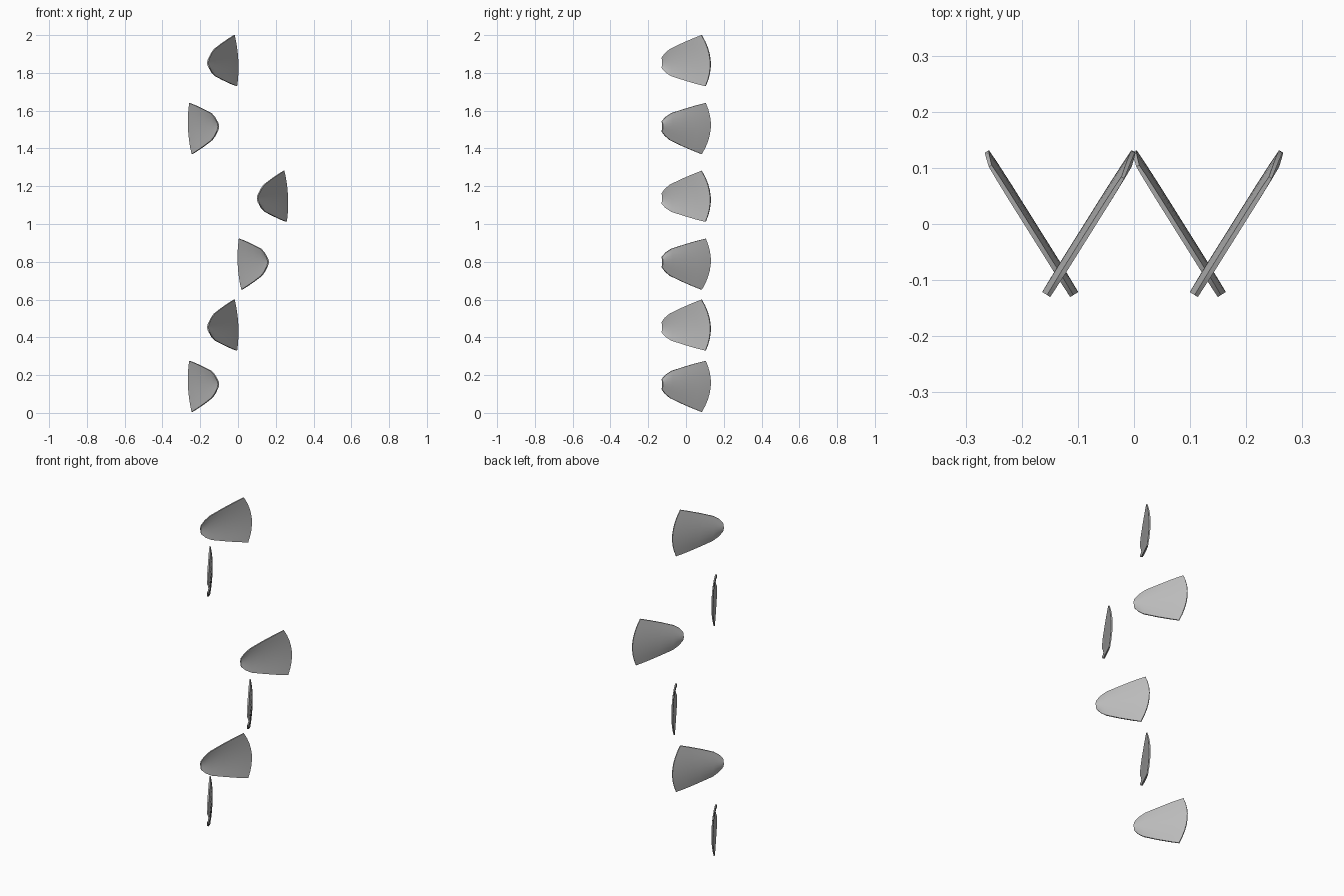
import bpy, bmesh, math

if "Cube" in bpy.data.objects:
    bpy.data.objects.remove(bpy.data.objects["Cube"])

grey = bpy.data.materials.new("plain grey")
grey.diffuse_color = (0.5, 0.5, 0.5, 1)
grey.use_nodes = True
grey.node_tree.nodes["Principled BSDF"].inputs["Base Color"].default_value = grey.diffuse_color

HEIGHT = 0.27
DIR = (0.531, 0.847)      # plan direction from narrow tip to wide end
BOW, ROWS = 0.009, 8      # sideways curvature across the blade, strips across it

# Stations along the blade: lower (y, z), upper (y, z), end bulge, half thickness
STATIONS = [
    (-0.126, 0.097, -0.126, 0.150, 0.000, 0.0045),
    (-0.105, 0.073, -0.108, 0.174, 0.000, 0.0050),
    (-0.075, 0.053, -0.082, 0.196, 0.002, 0.0055),
    (-0.010, 0.032, -0.020, 0.226, 0.006, 0.0055),
    (0.050, 0.014, 0.038, 0.251, 0.016, 0.0055),
    (0.085, 0.005, 0.068, 0.263, 0.025, 0.0050),
    (0.106, 0.000, 0.085, 0.270, 0.031, 0.0040),
]


def blade(name, cx, z0, flipped):
    """Thin bowed blade; a flipped one is turned half a turn about y."""
    bm = bmesh.new()
    layers = []
    for side in (1, -1):
        grid = []
        for ly, lz, uy, uz, bulge, half in STATIONS:
            row = []
            for j in range(ROWS + 1):
                s = j / ROWS
                t2 = (2 * s - 1) ** 2
                y = ly + (uy - ly) * s + bulge * (1 - t2)
                z = lz + (uz - lz) * s
                v = BOW * (t2 - 0.5) + side * half * (1 - 0.25 * t2)
                u = y / DIR[1]
                x = u * DIR[0] + v * DIR[1]
                y = u * DIR[1] - v * DIR[0]
                if flipped:
                    x, z = -x, HEIGHT - z
                row.append(bm.verts.new((cx + x, y, z0 + z)))
            grid.append(row)
        layers.append(grid)
    front, back = layers
    n = len(STATIONS)
    # both broad faces
    for g in layers:
        for i in range(n - 1):
            for j in range(ROWS):
                bm.faces.new((g[i][j], g[i + 1][j], g[i + 1][j + 1], g[i][j + 1]))
    # rim all around
    loop = ([(i, 0) for i in range(n)] + [(n - 1, j) for j in range(1, ROWS + 1)]
            + [(i, ROWS) for i in range(n - 2, -1, -1)]
            + [(0, j) for j in range(ROWS - 1, 0, -1)])
    for (a, b), (c, d) in zip(loop, loop[1:] + loop[:1]):
        bm.faces.new((front[a][b], front[c][d], back[c][d], back[a][b]))
    bmesh.ops.recalc_face_normals(bm, faces=bm.faces)
    me = bpy.data.meshes.new(name)
    bm.to_mesh(me)
    bm.free()
    me.materials.append(grey)
    ob = bpy.data.objects.new(name, me)
    bpy.context.collection.objects.link(ob)
    bpy.ops.object.select_all(action='DESELECT')
    ob.select_set(True)
    bpy.context.view_layer.objects.active = ob
    bpy.ops.object.shade_smooth_by_angle(angle=math.radians(40))


# Staggered stack of blades: plan offset, base height, flipped
PLACES = [(-0.186, 0.005, True), (-0.077, 0.33, False), (0.077, 0.652, True),
          (0.186, 1.012, False), (-0.186, 1.37, True), (-0.077, 1.73, False)]
for k, (cx, z0, flipped) in enumerate(PLACES):
    blade(f"blade_{k + 1}", cx, z0, flipped)
